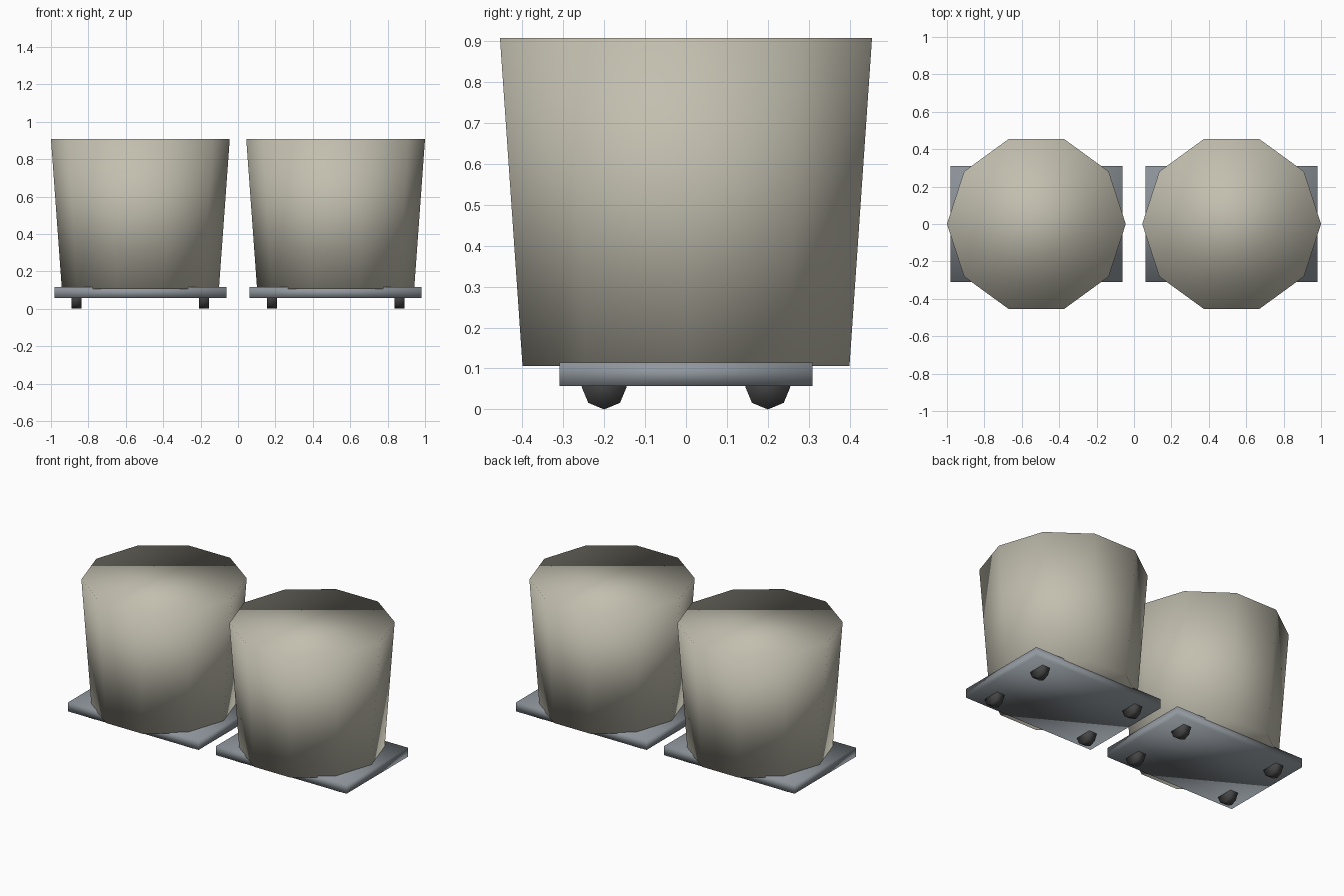
import bpy
import bmesh
from math import cos, sin, pi
from mathutils import Matrix

cube = bpy.data.objects.get("Cube")
if cube:
    bpy.data.objects.remove(cube, do_unlink=True)


def material(name, rgb):
    mat = bpy.data.materials.new(name)
    mat.use_nodes = True
    color = (*rgb, 1.0)
    mat.diffuse_color = color
    bsdf = next(n for n in mat.node_tree.nodes if n.type == "BSDF_PRINCIPLED")
    bsdf.inputs["Base Color"].default_value = color
    bsdf.inputs["Roughness"].default_value = 0.8
    return mat


def add_object(name, bm, mat, location):
    """Turn a bmesh into a fully smooth-shaded object."""
    bmesh.ops.recalc_face_normals(bm, faces=bm.faces)
    for face in bm.faces:
        face.smooth = True
    mesh = bpy.data.meshes.new(name)
    bm.to_mesh(mesh)
    bm.free()
    mesh.materials.append(mat)
    obj = bpy.data.objects.new(name, mesh)
    obj.location = location
    bpy.context.collection.objects.link(obj)
    return obj


def drum(sides, r_low, r_high, height):
    """Closed tapered drum about z, with a corner on the +x axis."""
    bm = bmesh.new()
    rings = []
    for radius, z in ((r_low, -height / 2), (r_high, height / 2)):
        angles = [2 * pi * i / sides for i in range(sides)]
        rings.append([bm.verts.new((radius * cos(a), radius * sin(a), z)) for a in angles])
    low, high = rings
    for i in range(sides):
        j = (i + 1) % sides
        bm.faces.new((low[i], low[j], high[j], high[i]))
    bm.faces.new(low)
    bm.faces.new(high)
    return bm


def box(size):
    bm = bmesh.new()
    bmesh.ops.create_cube(bm, size=1)
    bmesh.ops.scale(bm, vec=size, verts=bm.verts)
    return bm


stone = material("warm stone", (0.54, 0.52, 0.43))
metal = material("blue grey metal", (0.28, 0.31, 0.34))
rubber = material("dark rubber", (0.06, 0.06, 0.06))

for side, cx in (("right", -0.522), ("left", 0.522)):
    # Tapered ten-sided pot
    add_object(f"{side}_pot", drum(10, 0.42, 0.478, 0.802), stone, (cx, 0, 0.507))
    # Rectangular tray
    add_object(f"{side}_tray", box((0.92, 0.618, 0.058)), metal, (cx, 0, 0.086))
    # Four small wheels, rolling along y
    for x_name, dx in (("right", -0.341), ("left", 0.341)):
        for y_name, dy in (("front", -0.2), ("back", 0.2)):
            wheel = drum(8, 0.055, 0.055, 0.053)
            bmesh.ops.rotate(wheel, verts=wheel.verts, matrix=Matrix.Rotation(pi / 2, 3, "Y"))
            add_object(f"{side}_{y_name}_{x_name}_wheel", wheel, rubber, (cx + dx, dy, 0.055))
